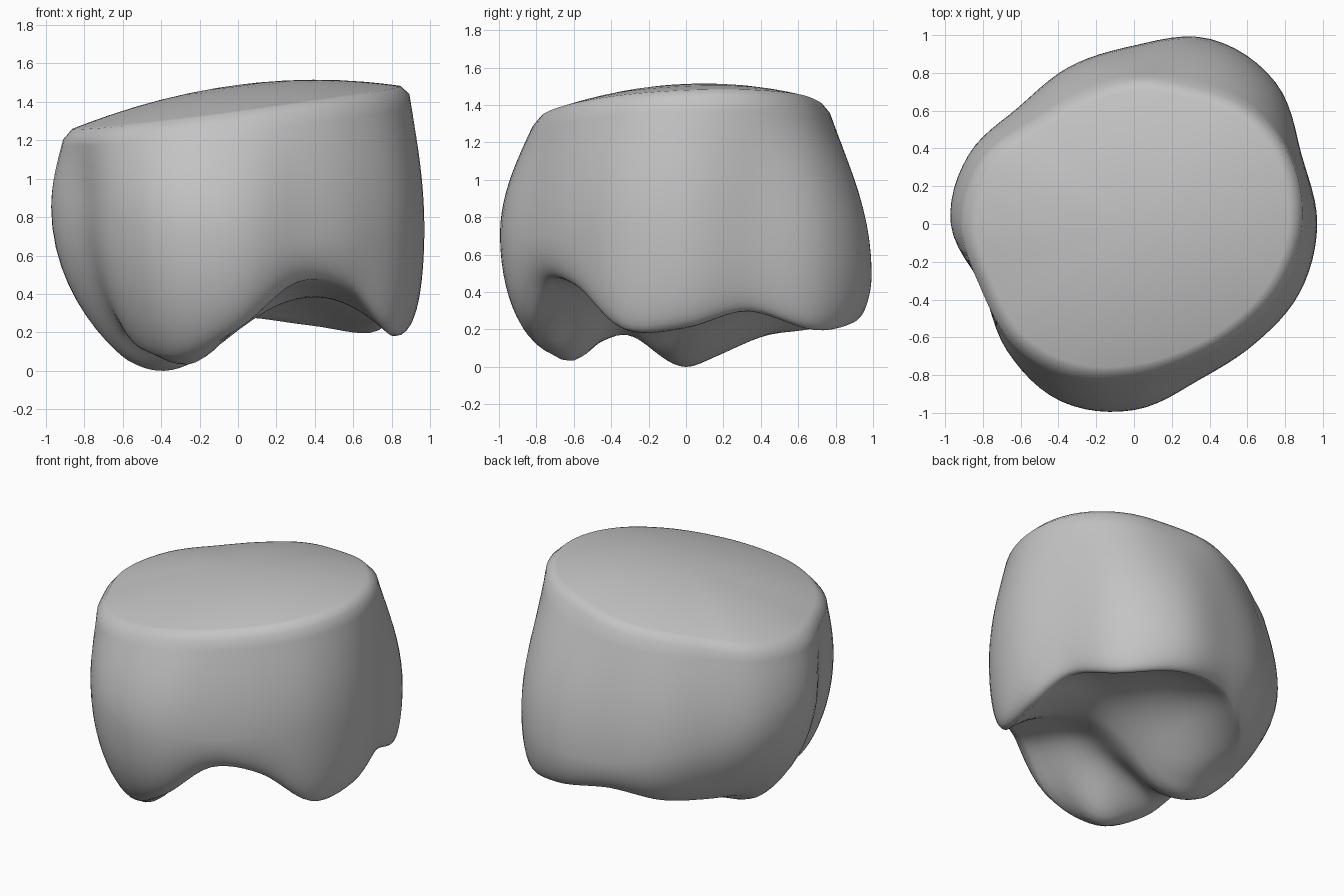
import bpy, bmesh
from math import sin, cos, pi, exp, floor

if "Cube" in bpy.data.objects:
    bpy.data.objects.remove(bpy.data.objects["Cube"])

SEGMENTS = 96

# Outline radii and rim heights, sampled evenly counter-clockwise from +x
BULGE = [.97, .96, 1.06, 1.06, .945, .9, .87, .95, .97, .87, .95, 1.015, .985, .895, .9, .95]
TOP = [.89, .9, .86, .79, .77, .74, .76, .87, .91, .88, .9, .87, .81, .78, .8, .85]
RIM = [.83, .86, .97, .96, .84, .74, .66, .6, .56, .64, .72, .77, .82, .78, .8, .84]
RIM_Z = [.21, .3, .2, .24, .28, .21, .18, .14, .05, .22, .12, .07, .22, .46, .43, .2]


def around(table, angle):
    """Smooth periodic interpolation of a table."""
    n = len(table)
    f = angle / (2 * pi) * n
    i = floor(f)
    t = f - i
    a, b, c, d = (table[(i + k) % n] for k in (-1, 0, 1, 2))
    return b + t * (c - a + t * (2 * a - 5 * b + 4 * c - d + t * (3 * (b - c) + d - a))) / 2


def mound(x, y, cx, cy, sx, sy):
    return exp(-((x - cx) / sx) ** 2 - ((y - cy) / sy) ** 2)


def underside(x, y):
    """Hollow ceiling with two rounded lobes hanging below it."""
    front_lobe = mound(x, y, -.34, -.6, .33, .24)
    side_lobe = mound(x, y, -.4, -.03, .5, .27 if y < -.03 else .53)
    return .45 - .39 * front_lobe - .45 * side_lobe


def top_surface(x, y, rho):
    return 1.36 + .13 * x + .03 * y + .13 * (1 - rho * rho)


def column(angle):
    """Points from the top centre, over the side, to the underside centre."""
    c, s = cos(angle), sin(angle)
    bulge, top, rim, rim_z = (around(t, angle) for t in (BULGE, TOP, RIM, RIM_Z))
    points = []
    # gently domed, tilted top, stopping short of a narrow worn edge
    for rho in (.15, .3, .45, .6, .75, .85, .92, .95):
        r = top * rho
        points.append((r * c, r * s, top_surface(r * c, r * s, rho)))
    edge_z = top_surface(top * c, top * s, 1) - .035
    waist_z = .7 + .1 * cos(2 * angle) - .06 * c - .1 * s
    # upper wall flaring down to the widest point
    for k in range(11):
        t = k / 10
        r = top + (bulge - top) * sin(t * pi / 2)
        points.append((r * c, r * s, edge_z + (waist_z - edge_z) * t))
    # lower wall curling in to the wavy rim, fuller towards +x
    fullness = 1.2 - .5 * c
    for k in range(1, 13):
        a = k / 12 * pi / 2
        r = rim + (bulge - rim) * max(cos(a), 0) ** fullness
        points.append((r * c, r * s, waist_z + (rim_z - waist_z) * sin(a)))
    # hollow underside
    offset = rim_z - underside(rim * c, rim * s)
    for k in range(15, 0, -1):
        rho = k / 16
        x, y = rim * rho * c, rim * rho * s
        points.append((x, y, underside(x, y) + offset * rho ** 3))
    return points


# Skin the columns into one closed body
bm = bmesh.new()
columns = [[bm.verts.new(p) for p in column(2 * pi * i / SEGMENTS)] for i in range(SEGMENTS)]
top_centre = bm.verts.new((0, 0, top_surface(0, 0, 0)))
bottom_centre = bm.verts.new((0, 0, underside(0, 0)))
for i, left in enumerate(columns):
    right = columns[(i + 1) % SEGMENTS]
    bm.faces.new((top_centre, left[0], right[0]))
    bm.faces.new((bottom_centre, right[-1], left[-1]))
    for k in range(len(left) - 1):
        bm.faces.new((left[k], left[k + 1], right[k + 1], right[k]))
bmesh.ops.recalc_face_normals(bm, faces=bm.faces)

# Rest the lowest lobe on the ground
lowest = min(v.co.z for v in bm.verts)
for v in bm.verts:
    v.co.z -= lowest

mesh = bpy.data.meshes.new("lobed_body")
bm.to_mesh(mesh)
bm.free()
body = bpy.data.objects.new("lobed_body", mesh)
bpy.context.collection.objects.link(body)

grey = bpy.data.materials.new("plain_grey")
grey.use_nodes = True
colour = (.55, .55, .55, 1)
grey.diffuse_color = colour
grey.node_tree.nodes["Principled BSDF"].inputs["Base Color"].default_value = colour
mesh.materials.append(grey)

bpy.ops.object.select_all(action="DESELECT")
body.select_set(True)
bpy.context.view_layer.objects.active = body
bpy.ops.object.shade_smooth_by_angle(angle=pi / 3)
